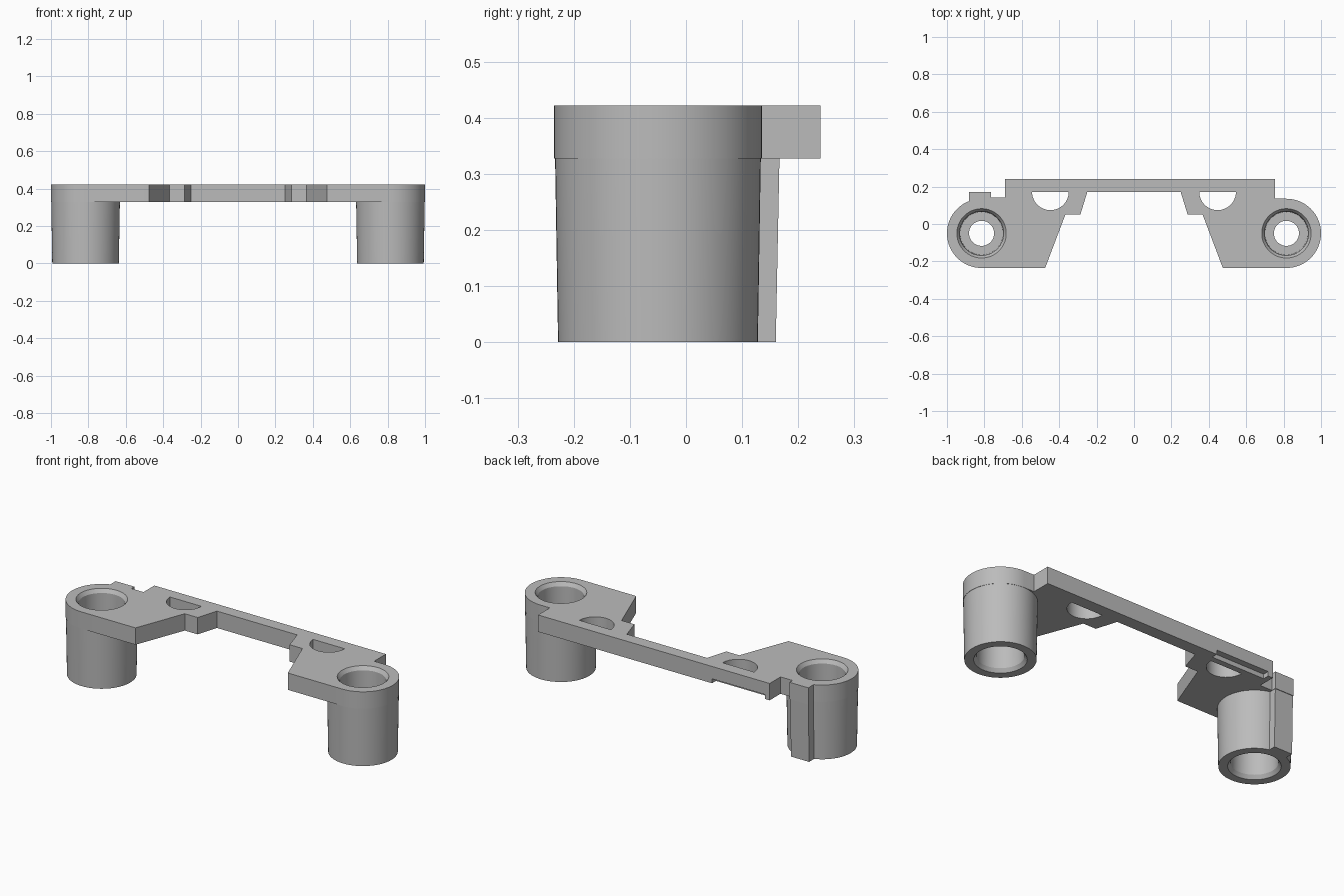
import bpy, bmesh, math

cube = bpy.data.objects.get("Cube")
if cube:
    bpy.data.objects.remove(cube, do_unlink=True)

TOP, UNDER = 0.422, 0.327      # plate faces
BX, BY, BR = 0.815, -0.05, 0.185   # boss centre and radius

grey = bpy.data.materials.new("plain_grey")
grey.use_nodes = True
grey.diffuse_color = (0.5, 0.5, 0.5, 1)
grey.node_tree.nodes["Principled BSDF"].inputs["Base Color"].default_value = (0.5, 0.5, 0.5, 1)


def finish(name, bm):
    bmesh.ops.recalc_face_normals(bm, faces=bm.faces)
    mesh = bpy.data.meshes.new(name)
    bm.to_mesh(mesh)
    bm.free()
    mesh.materials.append(grey)
    obj = bpy.data.objects.new(name, mesh)
    bpy.context.collection.objects.link(obj)
    return obj


def prism(name, outline, z0, z1):
    bm = bmesh.new()
    face = bm.faces.new([bm.verts.new((x, y, z0)) for x, y in outline])
    ext = bmesh.ops.extrude_face_region(bm, geom=[face])
    for v in ext["geom"]:
        if isinstance(v, bmesh.types.BMVert):
            v.co.z = z1
    return finish(name, bm)


def lathe(name, profile, cx, cy, steps=64):
    bm = bmesh.new()
    rings = [[bm.verts.new((cx + r * math.cos(2 * math.pi * i / steps),
                            cy + r * math.sin(2 * math.pi * i / steps), z))
              for i in range(steps)] for r, z in profile]
    for a, b in zip(rings, rings[1:]):
        for i in range(steps):
            j = (i + 1) % steps
            bm.faces.new((a[i], a[j], b[j], b[i]))
    bm.faces.new(rings[0])
    bm.faces.new(rings[-1])
    return finish(name, bm)


def arc(cx, cy, r, start, end, n):
    angles = [math.radians(start + (end - start) * i / n) for i in range(n + 1)]
    return [(cx + r * math.cos(a), cy + r * math.sin(a)) for a in angles]


def combine(body, tool, operation):
    mod = body.modifiers.new(operation.lower(), "BOOLEAN")
    mod.operation = operation
    mod.solver = "EXACT"
    mod.object = tool
    bpy.context.view_layer.objects.active = body
    bpy.ops.object.modifier_apply(modifier=mod.name)
    bpy.data.objects.remove(tool, do_unlink=True)


# Top plate with rounded ends, back bar and locating tab
inner = [(0.475, -0.235), (0.367, 0.05), (0.287, 0.05), (0.25, 0.17)]
outline = inner[::-1] + arc(BX, BY, BR, -90, 90, 32)
outline += [(0.755, 0.135), (0.755, 0.24), (-0.69, 0.24), (-0.69, 0.143),
            (-0.765, 0.143), (-0.765, 0.17), (-0.882, 0.17), (-0.882, 0.122)]
outline += arc(-BX, BY, BR, 114, 270, 28)
outline += [(-x, y) for x, y in inner]
bracket = prism("mounting_bracket", outline, UNDER, TOP)

# Tapered bosses
for side in (-1, 1):
    boss = lathe("boss", [(0.178, 0), (0.1845, 0.4)], side * BX, BY)
    combine(bracket, boss, "UNION")

# Upright locating rib behind the right boss
rib = prism("rib", [(-0.88, 0), (-0.767, 0), (-0.767, 0.168), (-0.88, 0.168)], 0, 0.4)
for v in rib.data.vertices:
    if v.co.z < 0.1 and v.co.y > 0.1:
        v.co.y = 0.16
combine(bracket, rib, "UNION")

# Stepped, chamfered bores
half = [(0.145, 0.015), (0.132, 0), (0.118, -0.02), (0.115, -0.18), (0.067, -0.18)]
bore = [(r, TOP + d) for r, d in half] + [(r, -d) for r, d in half[::-1]]
for side in (-1, 1):
    combine(bracket, lathe("bore", bore, side * BX, BY), "DIFFERENCE")

# Half-round windows in the plate
for side in (-1, 1):
    window = prism("window", arc(side * 0.447, 0.172, 0.098, 180, 360, 24), 0.2, 0.6)
    combine(bracket, window, "DIFFERENCE")

# Shallow notch along the lower back edge of the bar
notch = prism("notch", [(-0.66, 0.205), (-0.33, 0.205), (-0.33, 0.3), (-0.66, 0.3)], 0.3, 0.352)
combine(bracket, notch, "DIFFERENCE")

bpy.ops.object.select_all(action="DESELECT")
bracket.select_set(True)
bpy.context.view_layer.objects.active = bracket
bpy.ops.object.shade_smooth_by_angle(angle=math.radians(25))
